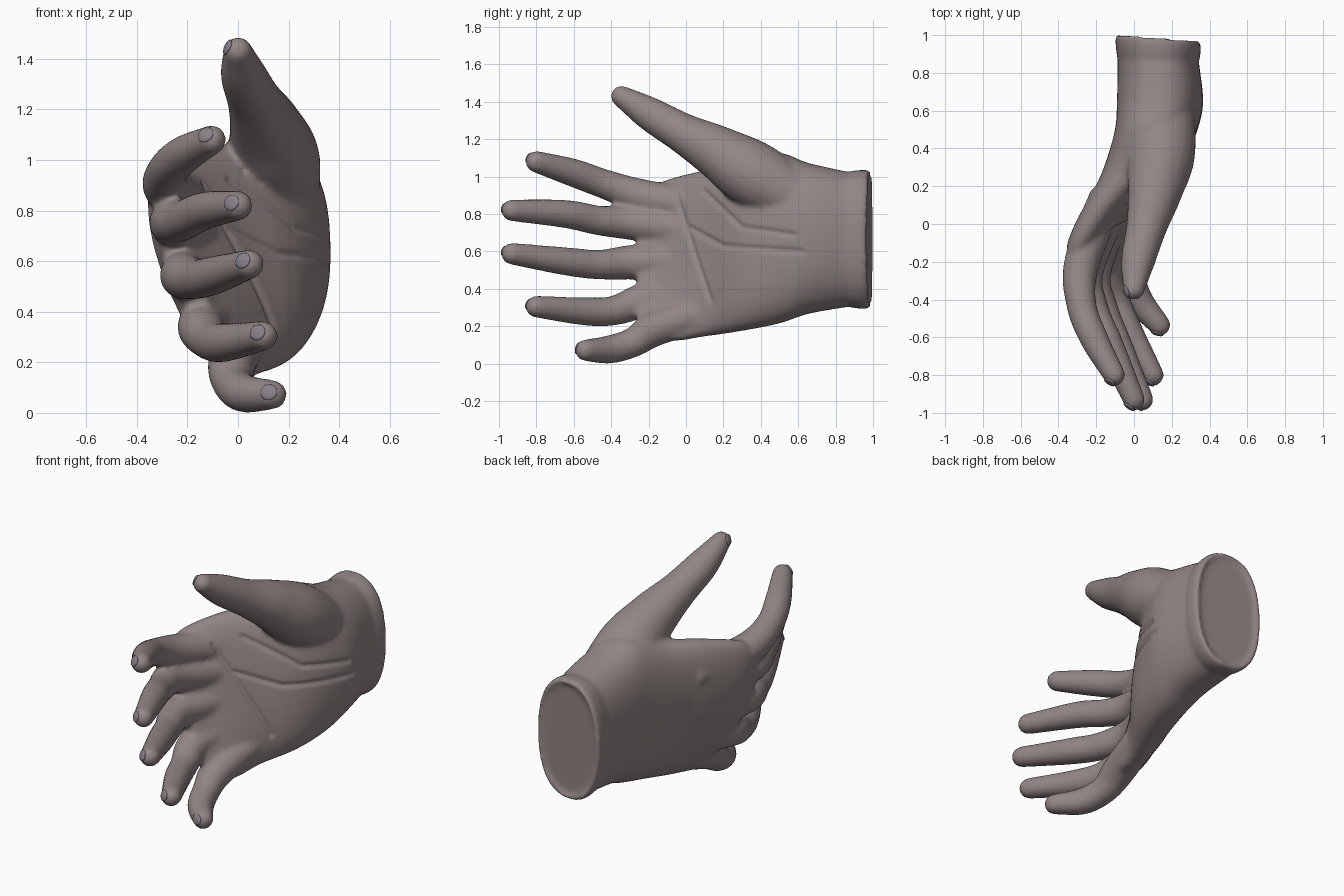
import bpy, bmesh, math
from mathutils import Vector
from mathutils.geometry import intersect_point_line

if "Cube" in bpy.data.objects:
    bpy.data.objects.remove(bpy.data.objects["Cube"])


def material(name, color):
    m = bpy.data.materials.new(name)
    m.diffuse_color = (*color, 1)
    m.use_nodes = True
    m.node_tree.nodes["Principled BSDF"].inputs["Base Color"].default_value = m.diffuse_color
    return m


SKIN = material("skin", (0.29, 0.24, 0.235))
NAIL = material("nail", (0.25, 0.22, 0.25))


def loft(bm, rings):
    rows = [[bm.verts.new(p) for p in ring] for ring in rings]
    n = len(rows[0])
    for a, b in zip(rows, rows[1:]):
        for i in range(n):
            j = (i + 1) % n
            bm.faces.new((a[i], a[j], b[j], b[i]))
    bm.faces.new(rows[0][::-1])
    bm.faces.new(rows[-1])


def spline(pts, steps=6):
    """Catmull-Rom through points of any dimension."""
    p = [Vector(q) for q in pts]
    p = [p[0] * 2 - p[1]] + p + [p[-1] * 2 - p[-2]]
    out = []
    for a, b, c, d in zip(p, p[1:], p[2:], p[3:]):
        for s in range(steps):
            t = s / steps
            out.append(0.5 * (2 * b + (c - a) * t + (2 * a - 5 * b + 4 * c - d) * t * t
                              + (3 * b - a - 3 * c + d) * t ** 3))
    return out + [p[-2]]


def digit(bm, pts, radii):
    """Round tapered tube with domed tip; returns tip centre, direction, radius."""
    path = spline([(*p, r) for p, r in zip(pts, radii)])
    c = [p.xyz for p in path]
    r = [p[3] for p in path]
    end = (c[-1] - c[-2]).normalized()
    stations = [(c[i], (c[min(i + 1, len(c) - 1)] - c[max(i - 1, 0)]).normalized(), r[i])
                for i in range(len(c))]
    for k in range(1, 6):
        a = k * math.pi / 11
        stations.append((c[-1] + end * r[-1] * math.sin(a), end, r[-1] * math.cos(a)))
    hint = Vector((1, 0, 0.2))
    rings = []
    for p, t, rad in stations:
        u = (hint - t * t.dot(hint)).normalized()
        v = t.cross(u)
        rings.append([p + (u * math.cos(w) + v * math.sin(w)) * rad
                      for w in (i * math.tau / 20 for i in range(20))])
    loft(bm, rings)
    return c[-1], end, r[-1]


def palm_ring(y, cx, cz, hx, hz):
    """Rounded section that leans and arches more towards the knuckles."""
    lean = 0.36 * min(1, max(0, 0.87 - y)) ** 1.7
    arch = 0.06 * min(1, max(0, 0.2 - y) / 0.35)
    ring = []
    for i in range(40):
        a = i * math.tau / 40
        ca, sa = math.cos(a), math.sin(a)
        dx = hx * math.copysign(abs(ca) ** 0.85, ca)
        dz = hz * math.copysign(abs(sa) ** 0.85, sa)
        slant = 0.012 - 0.08 * dx if y > 0.88 else 0
        ring.append((cx + dx - lean * dz - arch * (1 - (dz / hz) ** 2), y + slant, cz + dz))
    return ring


# Palm sections: y, x centre, z centre, half x, half z
PALM = [(.87, .128, .665, .214, .36), (.65, .138, .67, .228, .405), (.5, .118, .67, .215, .455),
        (.3, .05, .62, .195, .445), (.1, -.06, .59, .15, .445), (-.1, -.135, .555, .112, .43),
        (-.26, -.165, .57, .05, .34)]
# Cuff: y and how far the end section grows
CUFF = [(.957, -.03), (.978, 0), (.955, .013), (.89, .009)]

# Digits from the palm outward: x, y, z
THUMB = [(.19, .7, .82), (.145, .38, 1.0), (.11, .17, 1.13), (.065, -.02, 1.235),
         (.02, -.2, 1.34), (0, -.345, 1.43)]
THUMB_RADII = [.13, .18, .145, .108, .09, .058]
FINGERS = {
    "index": [(-.14, .15, .83), (-.275, -.2, .885), (-.28, -.42, .955), (-.215, -.6, 1.02),
              (-.105, -.80, 1.08)],
    "middle": [(-.12, .1, .70), (-.255, -.25, .75), (-.21, -.46, .765), (-.13, -.64, .80),
               (.0, -.93, .82)],
    "ring": [(-.09, .1, .55), (-.215, -.25, .545), (-.16, -.46, .53), (-.085, -.64, .547),
             (.045, -.93, .588)],
    "fourth": [(-.04, .1, .38), (-.145, -.2, .345), (-.105, -.38, .285), (-.04, -.54, .28),
               (.1, -.80, .305)],
    "small": [(.02, .12, .28), (-.025, -.16, .19), (-.02, -.28, .115), (.03, -.41, .076),
              (.135, -.535, .072)],
}
FINGER_RADII = [.095, .095, .08, .076, .059]

bm = bmesh.new()
x0, z0, hx0, hz0 = PALM[0][1:]
loft(bm, [palm_ring(y, x0, z0, hx0 + g, hz0 + g) for y, g in CUFF]
     + [palm_ring(*s) for s in spline(PALM)])
tips = {"thumb": digit(bm, THUMB, THUMB_RADII)}
for name, pts in FINGERS.items():
    tips[name] = digit(bm, pts, FINGER_RADII)
bmesh.ops.recalc_face_normals(bm, faces=bm.faces)
mesh = bpy.data.meshes.new("hand")
bm.to_mesh(mesh)
bm.free()
hand = bpy.data.objects.new("hand", mesh)
bpy.context.collection.objects.link(hand)

# Fuse everything into one continuous skin
rm = hand.modifiers.new("fuse", 'REMESH')
rm.mode = 'VOXEL'
rm.voxel_size = 0.012
sm = hand.modifiers.new("soften", 'SMOOTH')
sm.factor, sm.iterations = 0.5, 14
fused = bpy.data.meshes.new_from_object(
    hand.evaluated_get(bpy.context.evaluated_depsgraph_get()))
hand.modifiers.clear()
hand.data = fused

# Palm creases as (y, z) lines pressed into the palm side
CREASES = [[(-.05, .9), (.05, .58), (.13, .34)], [(0, .74), (.2, .63), (.62, .6)],
           [(.1, .92), (.3, .73), (.58, .69)]]
segs = [(Vector((*a, 0)), Vector((*b, 0))) for line in CREASES for a, b in zip(line, line[1:])]
moves = []
for v in fused.vertices:
    if v.normal.x > 0.3 and -0.1 < v.co.y < 0.7:
        p = Vector((v.co.y, v.co.z, 0))
        d = 1
        for a, b in segs:
            q, t = intersect_point_line(p, a, b)
            d = min(d, (p - a.lerp(b, max(0, min(1, t)))).length)
        moves.append((v.index, v.normal * 0.012 * math.exp(-(d / 0.013) ** 2)))
for i, m in moves:
    fused.vertices[i].co -= m
fused.materials.clear()
fused.materials.append(SKIN)
fused.polygons.foreach_set("use_smooth", [True] * len(fused.polygons))

# Fingernails: flattened domes near the front of each tip
for name, (p, t, r) in tips.items():
    hint = Vector((-1, 0, 0.2))
    back = (hint - t * hint.dot(t)).normalized()
    up = (back + t * 0.6).normalized()
    along = (t - back * 0.6).normalized()
    side = up.cross(along)
    pos = p + up * r * 0.8
    bm = bmesh.new()
    bmesh.ops.create_uvsphere(bm, u_segments=16, v_segments=8, radius=1)
    for v in bm.verts:
        x, y, z = v.co
        v.co = pos + along * x * r * 0.6 + side * y * r * 0.55 + up * z * r * 0.17
    me = bpy.data.meshes.new(name + "_nail")
    bm.to_mesh(me)
    bm.free()
    me.materials.append(NAIL)
    me.polygons.foreach_set("use_smooth", [True] * len(me.polygons))
    bpy.context.collection.objects.link(bpy.data.objects.new(name + "_nail", me))
